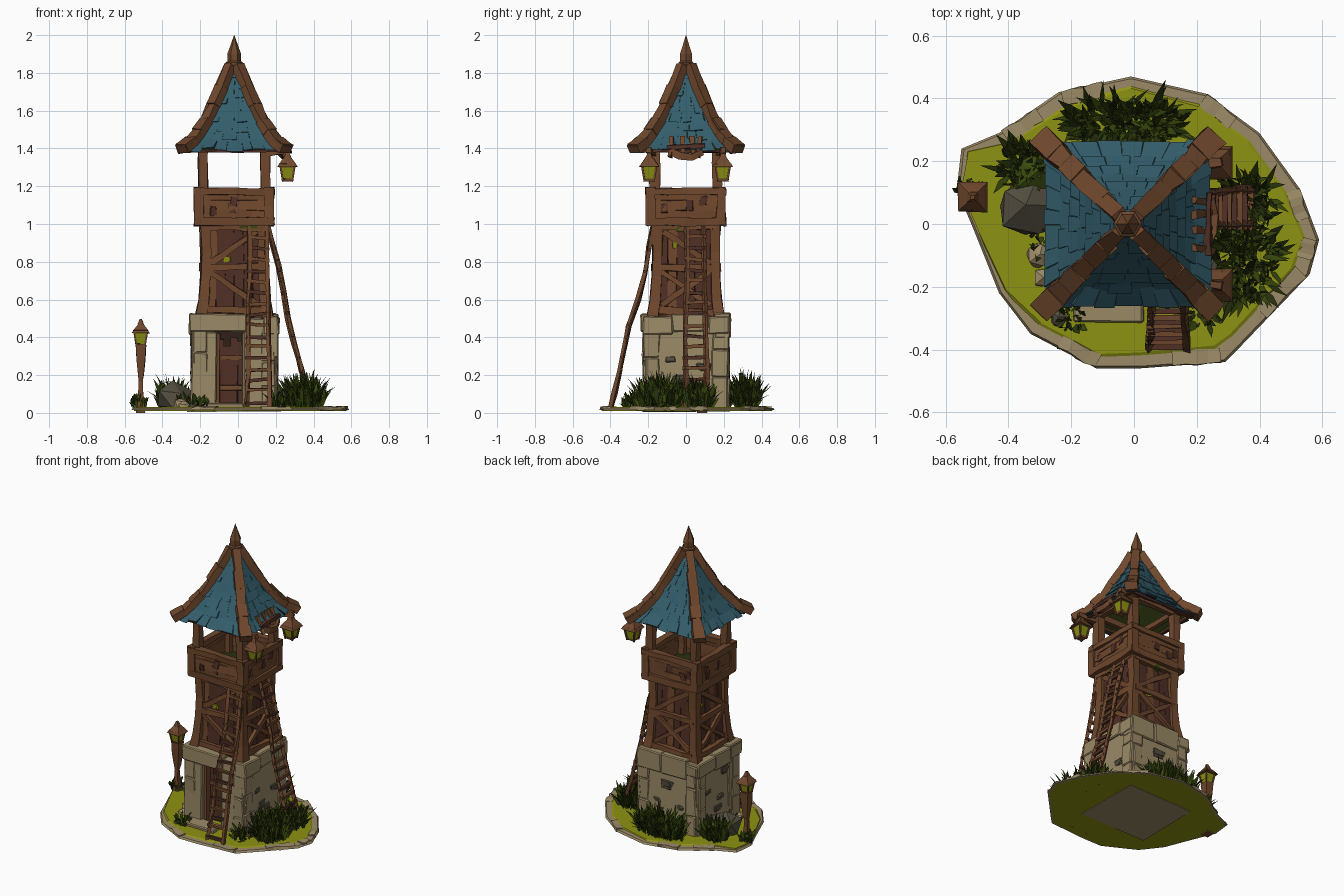
import bpy, bmesh, math, random
from mathutils import Vector, Matrix

if "Cube" in bpy.data.objects:
    bpy.data.objects.remove(bpy.data.objects["Cube"])

random.seed(7)
U = random.uniform
COL = {"timber_brown": (0.16, 0.064, 0.026), "dark_red_wood": (0.08, 0.029, 0.019),
       "slate_blue": (0.034, 0.112, 0.15), "sandstone": (0.33, 0.255, 0.135),
       "grey_rock": (0.085, 0.075, 0.05), "lime_grass": (0.27, 0.29, 0.006),
       "leaf_green": (0.042, 0.068, 0.004), "deep_green": (0.02, 0.031, 0.004),
       "dark_gap": (0.03, 0.014, 0.01)}
MATS = []
for n, c in COL.items():
    m = bpy.data.materials.new(n)
    m.diffuse_color = (*c, 1)
    m.use_nodes = True
    m.node_tree.nodes["Principled BSDF"].inputs["Base Color"].default_value = m.diffuse_color
    MATS.append(m)
WOOD, RED, BLUE, STONE, ROCK, LIME, LEAF, DEEP, GAP = range(9)
CX = -0.02  # tower axis


def finish(name, bm, bevel=0):
    bmesh.ops.recalc_face_normals(bm, faces=bm.faces)
    me = bpy.data.meshes.new(name)
    bm.to_mesh(me)
    bm.free()
    for m in MATS:
        me.materials.append(m)
    ob = bpy.data.objects.new(name, me)
    bpy.context.collection.objects.link(ob)
    if bevel:
        b = ob.modifiers.new("chipped_edges", "BEVEL")
        b.width, b.segments = bevel, 1


def hexa(bm, lo, hi, mat):
    """Solid between two rings of points."""
    a = [bm.verts.new(p) for p in lo]
    b = [bm.verts.new(p) for p in hi]
    n = len(a)
    fs = [bm.faces.new(a), bm.faces.new(b)]
    fs += [bm.faces.new((a[i], a[(i + 1) % n], b[(i + 1) % n], b[i])) for i in range(n)]
    for f in fs:
        f.material_index = mat


def block(bm, x0, x1, y0, y1, z0, z1, mat, jit=0.006, taper=1.0):
    cx, cy = (x0 + x1) / 2, (y0 + y1) / 2
    def ring(z, s):
        return [(cx + (x - cx) * s + U(-jit, jit), cy + (y - cy) * s + U(-jit, jit), z + U(-jit, jit) / 2)
                for x, y in ((x0, y0), (x1, y0), (x1, y1), (x0, y1))]
    hexa(bm, ring(z0, 1), ring(z1, taper), mat)


def beam(bm, pts, w, mat=WOOD, d=None, jit=0.005, up=(0, 0, 1), split=4):
    """Rough-hewn square timber along a path."""
    pts = [Vector(p) for p in pts]
    if len(pts) == 2:
        pts = [pts[0].lerp(pts[1], i / split) for i in range(split + 1)]
    rings = []
    for i, p in enumerate(pts):
        t = (pts[min(i + 1, len(pts) - 1)] - pts[max(i - 1, 0)]).normalized()
        s = t.cross(Vector(up))
        s = s.normalized() if s.length > 0.05 else Vector((1, 0, 0))
        n = s.cross(t)
        k = w[i] if isinstance(w, (list, tuple)) else w
        h = d or k
        rings.append([bm.verts.new(p + s * (a * k / 2 + U(-jit, jit)) + n * (b * h / 2 + U(-jit, jit)))
                      for a, b in ((-1, -1), (1, -1), (1, 1), (-1, 1))])
    fs = [bm.faces.new(rings[0]), bm.faces.new(rings[-1])]
    for r, q in zip(rings, rings[1:]):
        fs += [bm.faces.new((r[j], r[(j + 1) % 4], q[(j + 1) % 4], q[j])) for j in range(4)]
    for f in fs:
        f.material_index = mat


def four(name, fn, bevel=0):
    """Build a part on the front side, then on the other three."""
    bm = bmesh.new()
    for k in range(4):
        b = bmesh.new()
        fn(b, k)
        b.transform(Matrix.Translation((CX, 0, 0)) @ Matrix.Rotation(k * math.pi / 2, 4, 'Z'))
        me = bpy.data.meshes.new("tmp")
        b.to_mesh(me)
        bm.from_mesh(me)
        b.free()
        bpy.data.meshes.remove(me)
    finish(name, bm, bevel)


# Ground: lime turf with a broken stone rim, thin on the left
EDGE = [(-.55, .24), (-.43, .29), (-.24, .42), (-.01, .47), (.23, .415), (.4, .29), (.53, .11), (.59, -.05),
        (.56, -.16), (.34, -.39), (.29, -.44), (.02, -.46), (-.12, -.46), (-.33, -.35), (-.43, -.22),
        (-.51, -.02), (-.565, .11)]
TURF = [.96, .9, .88, .92, .9, .9, .9, .91, .89, .9, .88, .89, .9, .9, .95, .975, .975]
bm = bmesh.new()
hexa(bm, [(x, y, .014) for x, y in EDGE], [(x * .985, y * .985, .027) for x, y in EDGE], STONE)
hexa(bm, [(x * .975, y * .975, .011) for x, y in EDGE], [(x * s, y * s, .032) for (x, y), s in zip(EDGE, TURF)], LIME)
for i in (1, 2, 4, 6, 7, 8, 10, 12):  # rim stones
    (x, y), (nx, ny) = [(p[0] * .95, p[1] * .95) for p in (EDGE[i], EDGE[(i + 1) % 17])]
    beam(bm, [(x, y, .024), (x + (nx - x) * .6, y + (ny - y) * .6, .024)], .045, STONE, d=.018)
finish("ground", bm)
bm = bmesh.new()
block(bm, CX - .25, CX + .25, -.23, .23, .008, .03, STONE)
finish("foundation", bm)

# Stone base with a recessed doorway on the front
def base_side(b, k):
    if k == 0:
        block(b, -.225, -.095, -.225, -.1, .02, .43, STONE)
        block(b, .055, .22, -.225, -.1, .02, .5, STONE)
        block(b, -.235, .065, -.24, -.1, .43, .525, STONE)
        block(b, -.17, .05, -.31, -.21, .02, .055, STONE)
    else:
        block(b, -.218, .218, -.222, -.1, .02, .5, STONE, taper=.98)
        x = -.228
        while x < .17:
            w = U(.12, .2)
            block(b, x, min(x + w, .23), -.236, -.15, .42 + U(-.03, .02), .515 + U(-.015, .015), STONE)
            x += w
    for s in (-1, 1):  # corner stones
        z = .02
        while z < .4:
            h, w = U(.12, .19), U(.07, .088)
            block(b, min(s * .14, s * (.14 + w)), max(s * .14, s * (.14 + w)), -.23, -.16, z, z + h, STONE)
            z += h
    for _ in range(5 if k else 0):  # exposed darker stones
        x, z, w = U(-.14, .08), U(.1, .38), U(.04, .08)
        block(b, x, x + w, -.227, -.2, z, z + w * .6, ROCK, .009)
four("stone_base", base_side, .006)

# Door in its recess
bm = bmesh.new()
block(bm, CX - .11, CX + .07, -.14, -.08, .03, .44, GAP, 0)
for i in range(4):
    x = CX - .09 + i * .036
    block(bm, x, x + .035, -.16, -.135, .04, .33 + U(0, .07), RED, .003)
for z in (.12, .28):
    block(bm, CX - .09, CX + .055, -.17, -.155, z, z + .025, WOOD, .003)
block(bm, CX - .1, CX - .075, -.2, -.14, .03, .42, WOOD, .004)
block(bm, CX + .04, CX + .06, -.22, -.14, .03, .42, STONE, .004)
finish("door", bm)

# Timber shaft: plank walls, corner posts, rails and crossed braces
def shaft_side(b, k):
    hexa(b, [(-.155, -.155, .48), (.155, -.155, .48), (.155, -.1, .48), (-.155, -.1, .48)],
         [(-.14, -.14, 1.02), (.14, -.14, 1.02), (.14, -.1, 1.02), (-.14, -.1, 1.02)], GAP)
    for i in range(6):
        x = -.125 + i * .05
        beam(b, [(x, -.158, .5), (x * .93, -.144, 1.0)], .048, WOOD if i == k else RED, d=.016, up=(0, 1, 0))
    beam(b, [(-.176, -.176, .5), (-.16, -.163, .6), (-.153, -.156, .72), (-.149, -.152, .85), (-.153, -.155, 1.02)],
         [.062, .054, .05, .05, .056], up=(0, 1, 0))
    for z, y in ((.545, -.172), (.77, -.16), (.985, -.158)):
        beam(b, [(-.16, y, z), (.16, y, z + U(-.015, .015))], .044, d=.036)
    s = 1 if k % 2 else -1
    beam(b, [(-.13 * s, -.168, .57), (.13 * s, -.16, .75)], .032, d=.03)
    beam(b, [(.13 * s, -.16, .79), (-.12 * s, -.155, .96)], .032, d=.03)
    if k:
        beam(b, [(.13 * s, -.166, .57), (-.13 * s, -.158, .75)], .03, d=.026)
    for i in range(3):  # moss
        x, z = U(-.12, .09), (U(.74, .9), .96, .975)[i]
        block(b, x, x + U(.02, .05), -.18 if i else -.168, -.155, z, z + .03, LEAF if i else LIME, .008)
four("timber_shaft", shaft_side)

# Lookout platform with parapet and roof posts
def parapet_side(b, k):
    for z in (1.018, 1.073, 1.128):
        beam(b, [(-.19, -.188, z + .025), (.19, -.188, z + .025)], .02, WOOD, d=.056)
    beam(b, [(-.205, -.194, 1.012), (.205, -.194, 1.012)], .034, d=.044)
    beam(b, [(-.205, -.19, 1.172), (.205, -.19, 1.172)], .044, d=.036)
    beam(b, [(-.184, -.184, 1.0), (-.187, -.187, 1.195)], .05, up=(0, 1, 0), split=2)
    beam(b, [(-.165, -.165, 1.0), (-.165, -.165, 1.43)], .05, up=(0, 1, 0))
    beam(b, [(-.2, -.165, 1.41), (.2, -.165, 1.41)], .036)
    for _ in range(3):  # worn patches
        x, z = U(-.15, .12), U(1.04, 1.1)
        block(b, x, x + .035, -.202, -.19, z, z + .05, RED, .009)
four("lookout_parapet", parapet_side)
bm = bmesh.new()
block(bm, CX - .18, CX + .18, -.18, .18, 1.0, 1.03, DEEP, 0)
finish("lookout_floor", bm)

# Flared pyramid roof
PROF = [(1.392, .258), (1.45, .2), (1.55, .14), (1.7, .07), (1.83, .012)]
def R(z):
    for (za, ra), (zb, rb) in zip(PROF, PROF[1:]):
        if z <= zb:
            return ra + (rb - ra) * (z - za) / (zb - za)
    return .012

def roof_side(b, k):
    for (za, ra), (zb, rb) in zip(PROF, PROF[1:]):  # under-boarding
        ra, rb = ra - .008, rb - .008
        hexa(b, [(-ra, -ra, za), (ra, -ra, za), (ra, -ra + .012, za), (-ra, -ra + .012, za)],
             [(-rb, -rb, zb), (rb, -rb, zb), (rb, -rb + .012, zb), (-rb, -rb + .012, zb)], DEEP)
    for i in range(9):  # slates
        z0, z1 = 1.395 + i * .047, 1.395 + (i + 1) * .047 + .012
        r0, r1 = R(z0), R(z1)
        x, f = -r0, r1 / r0
        while x < r0 - .01:
            e = min(x + U(.05, .09), r0)
            o, q = U(.005, .014), z0 + U(-.012, .006)
            hexa(b, [(x, -r0 - o, q), (e - .002, -r0 - o, q + U(-.008, .008)), (e - .002, -r0 + .004, q), (x, -r0 + .004, q)],
                 [(x * f, -r1 - .003, z1), (e * f, -r1 - .003, z1), (e * f, -r1 + .006, z1), (x * f, -r1 + .006, z1)], BLUE)
            x = e
four("slate_roof", roof_side)
HIP = [(.276, 1.394), (.225, 1.437), (.19, 1.48), (.15, 1.54), (.11, 1.62), (.068, 1.72), (.02, 1.84)]
def hip(b, k):
    beam(b, [(-r, -r, z) for r, z in HIP], [.078, .068, .064, .058, .054, .05, .046], d=.046, jit=.006)
    for i in (0, 2, 4):  # lapped timber lengths
        (r0, z0), (r1, z1) = HIP[i], HIP[i + 1]
        beam(b, [(-r0, -r0, z0 + .008), (-r1, -r1, z1 + .006)], .074 - i * .004, d=.044, split=1, jit=.003)
    beam(b, [(-.255, -.235, 1.39), (.255, -.235, 1.39)], .022, RED, d=.02)
four("roof_hip_beams", hip)

# Finial
bm = bmesh.new()
FIN = [(1.79, .04), (1.835, .034), (1.84, .046), (1.855, .046), (1.862, .036), (1.9, .037), (1.94, .022), (2.0, .001)]
for (za, ra), (zb, rb) in zip(FIN, FIN[1:]):
    hexa(bm, *[[(CX + r * math.cos(a * math.pi / 3), r * math.sin(a * math.pi / 3), z) for a in range(6)]
               for z, r in ((za, ra), (zb, rb))], WOOD)
finish("finial", bm)

# Lanterns
def lantern(bm, x, y, z, s=1, glass=LIME):
    def sq(h, zz, mat, h2, z2):
        block(bm, x - h * s, x + h * s, y - h * s, y + h * s, z + zz * s, z + z2 * s, mat, .002, h2 / h)
    sq(.022, 0, WOOD, .026, .015)
    sq(.024, .015, glass, .036, .08)
    sq(.052, .078, WOOD, .044, .094)
    sq(.044, .094, WOOD, .018, .128)
    sq(.018, .128, WOOD, .006, .16)
    for a in (-1, 1):
        for c in (-1, 1):
            beam(bm, [(x + a * .024 * s, y + c * .024 * s, z), (x + a * .037 * s, y + c * .037 * s, z + .08 * s)],
                 .01 * s, jit=.001, up=(0, 1, 0), split=1)
bm = bmesh.new()
for s in (-1, 1):
    lantern(bm, .262, s * .195, 1.225)
    beam(bm, [(.14, s * .17, 1.37), (.28, s * .2, 1.393)], .028)
finish("hanging_lanterns", bm)

# Broken timber under the right-hand eave
bm = bmesh.new()
beam(bm, [(.225, -.08, 1.39), (.245, -.03, 1.36), (.25, .03, 1.355), (.235, .085, 1.38)], .034)
beam(bm, [(.235, -.1, 1.405), (.24, .1, 1.415)], .02, RED)
for y in (-.075, -.02, .03, .075):
    beam(bm, [(.19, y, 1.46), (.25, y + U(-.01, .01), 1.355)], .022, split=2)
finish("eave_repair", bm)

# Ladders on the front and right sides
def ladder(name, path, half0, half1, place):
    bm = bmesh.new()
    n = len(path) - 1
    for s in (-1, 1):
        beam(bm, [place(o + U(-.004, .004), s * (half0 + (half1 - half0) * i / n) + U(-.005, .005), z)
                  for i, (o, z) in enumerate(path)], .02, jit=.003, up=(.1, .2, 1))
    for i in range(1, 17):
        z = i * .058
        for (oa, za), (ob, zb) in zip(path, path[1:]):
            if za <= z < zb:
                o = oa + (ob - oa) * (z - za) / (zb - za)
                h = half0 + (half1 - half0) * z + .012
                beam(bm, [place(o, -h, z + U(-.01, .01)), place(o, h, z + U(-.01, .01))], .017,
                     (WOOD, RED)[i % 2], split=2, jit=.002)
    finish(name, bm)
ladder("front_ladder", [(.405, .012), (.38, .1), (.352, .22), (.3, .46), (.25, .6), (.218, .74), (.195, .88), (.172, 1.0)],
       .06, .045, lambda o, t, z: (.107 + t, -o, z))
ladder("right_ladder", [(.385, .012), (.37, .12), (.34, .22), (.295, .38), (.265, .5), (.24, .64), (.215, .78), (.155, 1.0)],
       .06, .045, lambda o, t, z: (o, .05 + t, z))

# Lamp post at the left
bm = bmesh.new()
beam(bm, [(-.515, .085, z) for z in (0, .05, .12, .17, .2, .28, .36)], [.05, .04, .026, .02, .03, .046, .056],
     up=(0, 1, 0), jit=.003)
lantern(bm, -.515, .085, .352, .9)
finish("lamp_post", bm)

# Rocks beside the base
bm = bmesh.new()
for x, y, z, r, mat in ((-.33, .05, .07, .1, ROCK), (-.31, .16, .07, .09, LEAF), (-.3, -.1, .04, .045, STONE),
                        (-.29, -.17, .03, .035, STONE), (.24, -.16, .06, .06, ROCK), (-.24, -.3, .03, .03, ROCK)):
    g = bmesh.ops.create_icosphere(bm, subdivisions=1, radius=r, matrix=Matrix.Translation((x, y, z)))
    for v in g["verts"]:
        v.co += Vector((U(-1, 1), U(-1, 1), U(-1, 1))) * r * .16
        v.co.z = max(v.co.z, .015)
        for f in v.link_faces:
            f.material_index = mat
finish("rocks", bm)

# Grass clumps: pointed blades leaning every way
def clump(name, cx, cy, rx, ry, h, n):
    bm = bmesh.new()
    for _ in range(n):
        a, q, t = U(0, 6.283), math.sqrt(U(0, 1)), U(0, 6.283)
        p = Vector((cx + rx * .9 * q * math.cos(a), cy + ry * .9 * q * math.sin(a), U(.02, .06)))
        out = (Vector((math.cos(a), math.sin(a), 0)) * q + Vector((math.cos(t), math.sin(t), 0))) * U(.01, .05) * h / .2
        L = h * U(.35, .95) * (1 - .35 * q)
        s = Vector((-math.sin(t), math.cos(t), 0)) * U(.008, .014)
        mid, tip = p + out * .4 + Vector((0, 0, L * .6)), p + out + Vector((0, 0, L))
        v = [bm.verts.new(c) for c in (p - s * .6, p + s * .6, mid + s, tip, mid - s)]
        bm.faces.new(v).material_index = random.choice((LEAF, LEAF, DEEP))
    finish(name, bm)
for i, c in enumerate([(.35, -.13, .11, .14, .22, 340), (.36, .06, .09, .09, .2, 170), (-.03, .32, .19, .065, .22, 380),
                       (-.35, .18, .08, .07, .2, 130), (-.53, .1, .05, .05, .07, 60), (-.2, -.3, .06, .04, .08, 40),
                       (.22, -.27, .06, .06, .1, 60), (-.29, .0, .05, .1, .09, 50)]):
    clump(f"grass_clump_{i + 1}", *c)
